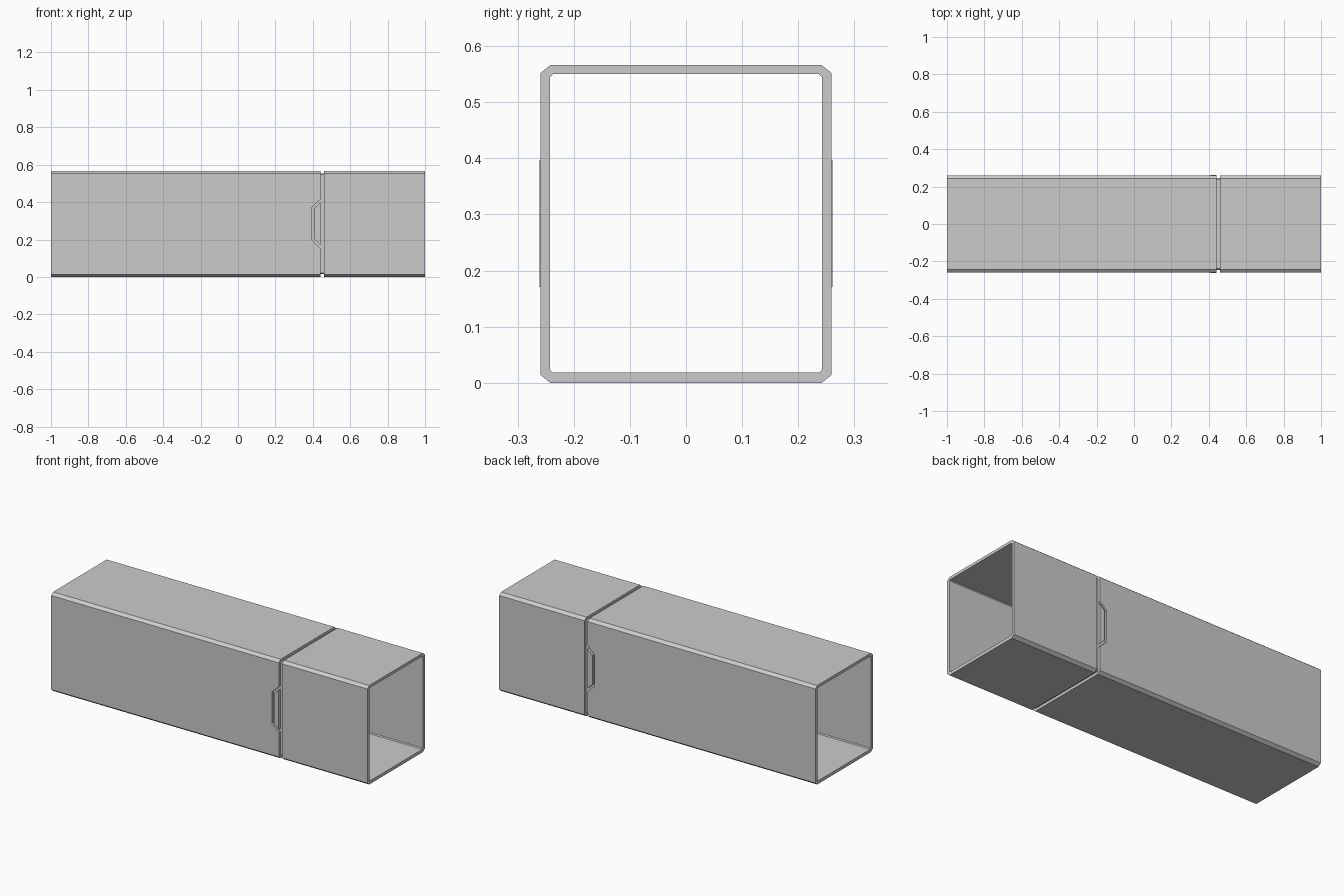
import bpy, bmesh

if "Cube" in bpy.data.objects:
    bpy.data.objects.remove(bpy.data.objects["Cube"])

H = 0.566          # height of the duct
X0, X1 = 0.44, 0.46  # seam groove


def section(hw, z0, z1, cy, cz):
    """Rectangle with chamfered corners, as (y, z) points."""
    return [(hw, z0 + cz), (hw, z1 - cz), (hw - cy, z1), (cy - hw, z1),
            (-hw, z1 - cz), (-hw, z0 + cz), (cy - hw, z0), (hw - cy, z0)]


def finish(name, bm):
    bmesh.ops.recalc_face_normals(bm, faces=bm.faces)
    me = bpy.data.meshes.new(name)
    bm.to_mesh(me)
    bm.free()
    ob = bpy.data.objects.new(name, me)
    bpy.context.collection.objects.link(ob)
    return ob


def trapezoid_block(name, x, z_short, z_long, y_in, y_out, side):
    """Latch-shaped block: long edge on the seam, short edge at x."""
    mid = 0.284
    pts = [(x, mid - z_short), (X0, mid - z_long), (X0, mid + z_long), (x, mid + z_short)]
    bm = bmesh.new()
    a = [bm.verts.new((px, side * y_in, pz)) for px, pz in pts]
    b = [bm.verts.new((px, side * y_out, pz)) for px, pz in pts]
    bm.faces.new(a)
    bm.faces.new(b)
    for i in range(4):
        j = (i + 1) % 4
        bm.faces.new((a[i], a[j], b[j], b[i]))
    return finish(name, bm)


# Hollow duct: loft outside, around the seam groove, then back through the inside
outer = section(0.2595, 0, H, 0.0175, 0.014)
groove = section(0.245, 0.0155, H - 0.0135, 0.006, 0.006)
inner = section(0.242, 0.018, 0.550, 0.005, 0.005)
stations = [(-1, outer), (X0, outer), (X0, groove), (X1, groove),
            (X1, outer), (1, outer), (1, inner), (-1, inner)]
bm = bmesh.new()
rings = [[bm.verts.new((x, y, z)) for y, z in sec] for x, sec in stations]
for r, ring in enumerate(rings):
    nxt = rings[(r + 1) % len(rings)]
    for i in range(8):
        j = (i + 1) % 8
        bm.faces.new((ring[i], ring[j], nxt[j], nxt[i]))
duct = finish("duct", bm)

# Latch recess and raised tab on both sides
for side, label in ((-1, "front"), (1, "back")):
    cutter = trapezoid_block(label + "_latch_cutter", 0.396, 0.089, 0.131, 0.245, 0.28, side)
    # run the cutter slightly into the seam so it opens cleanly
    for v in cutter.data.vertices:
        if v.co.x > 0.43:
            v.co.x += 0.004
            v.co.z += 0.004 if v.co.z > 0.284 else -0.004
    cutter.hide_render = True
    cutter.hide_viewport = True
    mod = duct.modifiers.new(label + "_latch_recess", 'BOOLEAN')
    mod.operation = 'DIFFERENCE'
    mod.solver = 'EXACT'
    mod.object = cutter
    trapezoid_block(label + "_latch_tab", 0.410, 0.084, 0.113, 0.244, 0.261, side)
